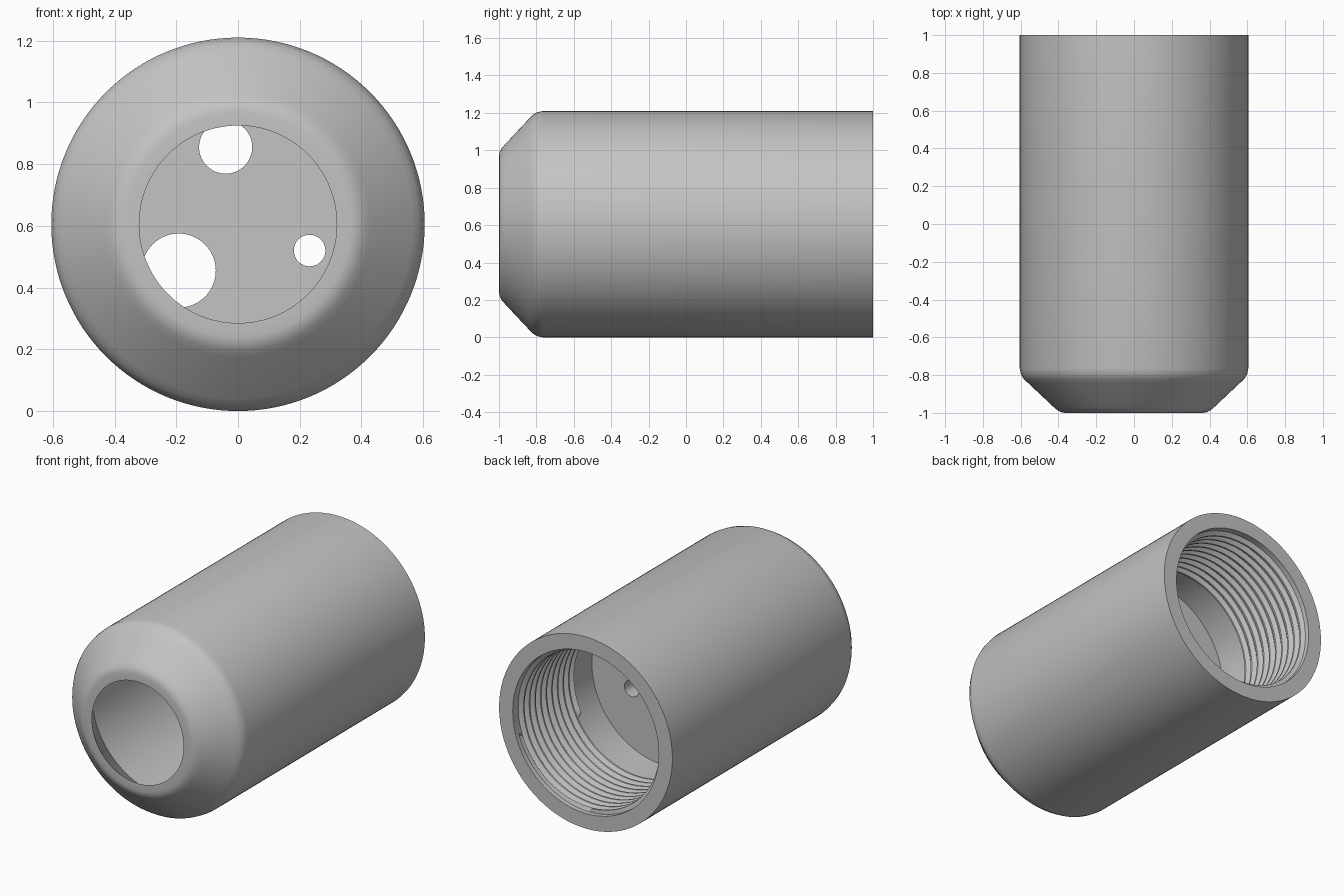
import bpy, bmesh, math

if "Cube" in bpy.data.objects:
    bpy.data.objects.remove(bpy.data.objects["Cube"], do_unlink=True)

AXIS_Z = 0.605
SIDES = 128

metal = bpy.data.materials.new("plain_grey")
metal.use_nodes = True
grey = (0.55, 0.55, 0.55, 1)
metal.diffuse_color = grey
metal.node_tree.nodes["Principled BSDF"].inputs["Base Color"].default_value = grey


def finish(obj):
    obj.data.materials.clear()
    obj.data.materials.append(metal)
    bpy.ops.object.select_all(action='DESELECT')
    obj.select_set(True)
    bpy.context.view_layer.objects.active = obj
    bpy.ops.object.shade_smooth_by_angle(angle=math.radians(30))


def cylinder(name, x, z, radius, y0, y1, sides):
    bpy.ops.mesh.primitive_cylinder_add(
        vertices=sides, radius=radius, depth=y1 - y0,
        location=(x, (y0 + y1) / 2, z), rotation=(math.pi / 2, 0, 0))
    obj = bpy.context.object
    obj.name = name
    return obj


# Outer skin: flat nose, rounded chamfer, straight barrel, back rim
OUTER = [(0.32, -1), (0.365, -1), (0.387, -0.996), (0.408, -0.984),
         (0.43, -0.965), (0.565, -0.838), (0.585, -0.818),
         (0.599, -0.795), (0.605, -0.765), (0.605, 1), (0.51, 1)]
# Inner cavity behind the nose opening
INNER = [(0.51, 0.38), (0.51, -0.73)]

ROOT, CREST, PITCH = 0.51, 0.485, 0.056
THREAD_BACK, THREAD_FRONT = 0.97, 0.42


def thread(turn):
    """Helical thread outline at a given fraction of a turn."""
    points = []
    turns = int((THREAD_BACK - THREAD_FRONT) / PITCH) + 3
    for k in range(-1, turns):
        for part, radius in ((0, ROOT), (0.2, ROOT), (0.5, CREST), (0.7, CREST)):
            y = THREAD_BACK - PITCH * (k + part + turn)
            inside = THREAD_FRONT < y < THREAD_BACK
            y = min(max(y, THREAD_FRONT), THREAD_BACK)
            points.append((radius if inside else ROOT, y))
    return points


# Body: one closed outline swept around the long axis
bm = bmesh.new()
columns = []
for i in range(SIDES + 1):
    a = 2 * math.pi * i / SIDES
    outline = OUTER + thread(i / SIDES) + INNER
    columns.append([bm.verts.new((r * math.sin(a), y, AXIS_Z + r * math.cos(a)))
                    for r, y in outline])
for left, right in zip(columns, columns[1:]):
    for j in range(len(left)):
        k = (j + 1) % len(left)
        bm.faces.new((left[j], left[k], right[k], right[j]))
bmesh.ops.remove_doubles(bm, verts=bm.verts, dist=0.0002)
bmesh.ops.dissolve_degenerate(bm, edges=bm.edges, dist=0.0001)
bmesh.ops.recalc_face_normals(bm, faces=bm.faces)
mesh = bpy.data.meshes.new("threaded_body")
bm.to_mesh(mesh)
bm.free()
body = bpy.data.objects.new("threaded_body", mesh)
bpy.context.collection.objects.link(body)
finish(body)

# Inner wall with three round holes
wall = cylinder("inner_wall", 0, AXIS_Z, 0.515, 0.07, 0.21, SIDES)
for x, z, radius in ((-0.04, 0.855, 0.086), (-0.192, 0.455, 0.12), (0.232, 0.52, 0.051)):
    cutter = cylinder("hole_cutter", x, z, radius, -0.2, 0.4, 64)
    cutter.hide_render = True
    cut = wall.modifiers.new("hole", 'BOOLEAN')
    cut.operation = 'DIFFERENCE'
    cut.solver = 'EXACT'
    cut.object = cutter
    bpy.context.view_layer.objects.active = wall
    bpy.ops.object.modifier_apply(modifier=cut.name)
    bpy.data.objects.remove(cutter, do_unlink=True)
finish(wall)
